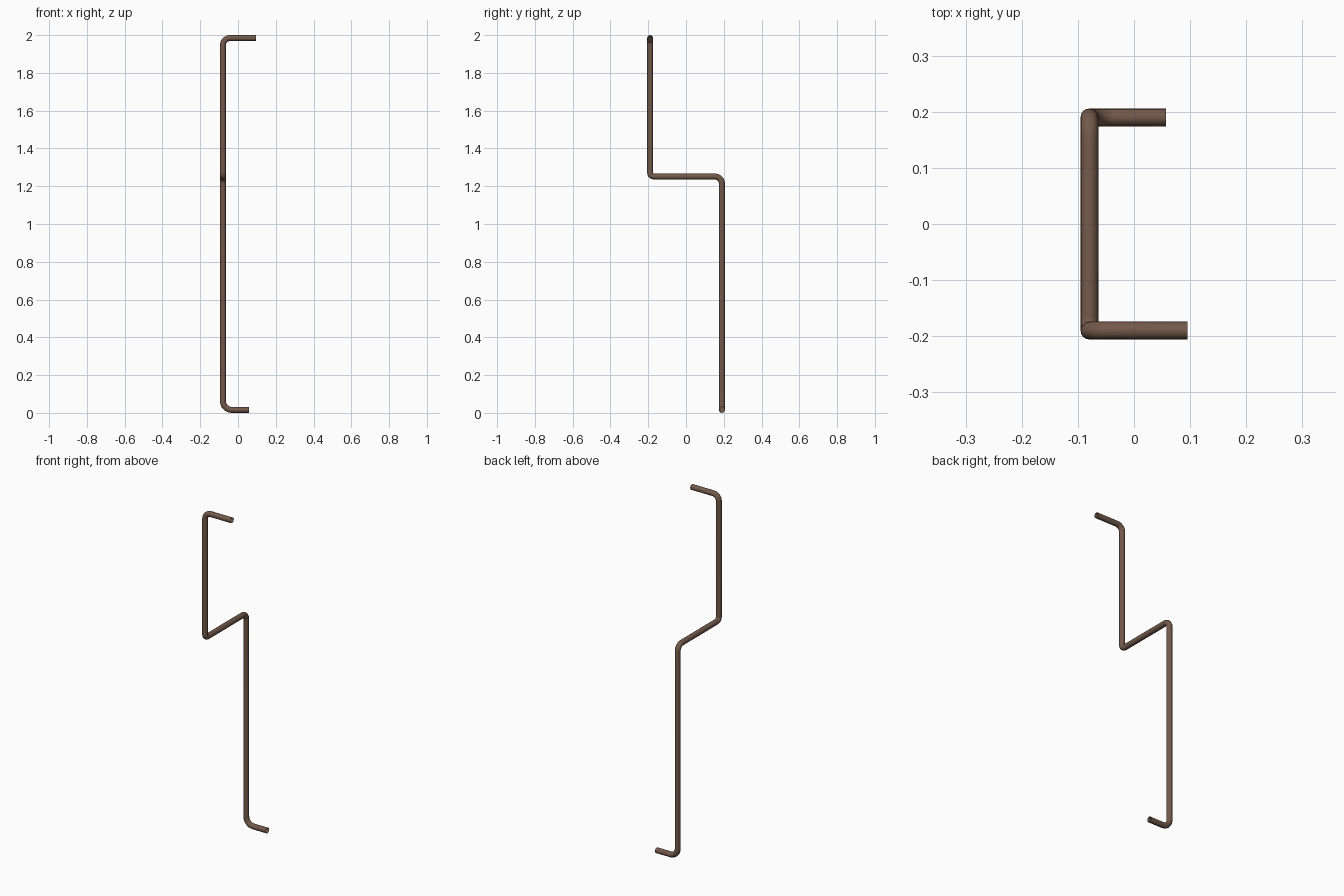
import bpy, math
from mathutils import Vector

if "Cube" in bpy.data.objects:
    bpy.data.objects.remove(bpy.data.objects["Cube"])

R = 0.0158  # pipe radius

# Corner points of the pipe centreline with bend radius (0 at open ends)
corners = [((0.095, -0.19, 1.984), 0),
           ((-0.0795, -0.19, 1.984), 0.036),
           ((-0.0795, -0.19, 1.251), 0.022),
           ((-0.0795, 0.19, 1.251), 0.036),
           ((-0.0795, 0.19, 0.016), 0.046),
           ((0.057, 0.19, 0.016), 0)]


def bent_path(corners, steps=8):
    """Replace every corner by a circular arc."""
    pts = []
    for i, (p, r) in enumerate(corners):
        p = Vector(p)
        if r == 0:
            pts.append(p)
            continue
        a = (Vector(corners[i - 1][0]) - p).normalized()
        b = (Vector(corners[i + 1][0]) - p).normalized()
        centre = p + (a + b) * r
        for k in range(steps + 1):
            t = math.pi / 2 * k / steps
            pts.append(centre - b * r * math.cos(t) - a * r * math.sin(t))
    return pts


# Bent pipe as a round swept curve with open ends
pts = bent_path(corners)
curve = bpy.data.curves.new("pipe_path", 'CURVE')
curve.dimensions = '3D'
curve.bevel_depth = R
curve.bevel_resolution = 6
curve.use_fill_caps = False
spline = curve.splines.new('POLY')
spline.points.add(len(pts) - 1)
for sp, p in zip(spline.points, pts):
    sp.co = (*p, 1)
pipe = bpy.data.objects.new("bent_pipe", curve)
bpy.context.collection.objects.link(pipe)

# Turn into a smooth mesh
bpy.context.view_layer.objects.active = pipe
pipe.select_set(True)
bpy.ops.object.convert(target='MESH')
pipe = bpy.context.view_layer.objects.active
bpy.ops.object.shade_smooth()

# Brown metal colour
mat = bpy.data.materials.new("rusty_brown")
mat.diffuse_color = (0.17, 0.10, 0.068, 1)
mat.use_nodes = True
mat.node_tree.nodes["Principled BSDF"].inputs["Base Color"].default_value = mat.diffuse_color
pipe.data.materials.clear()
pipe.data.materials.append(mat)
